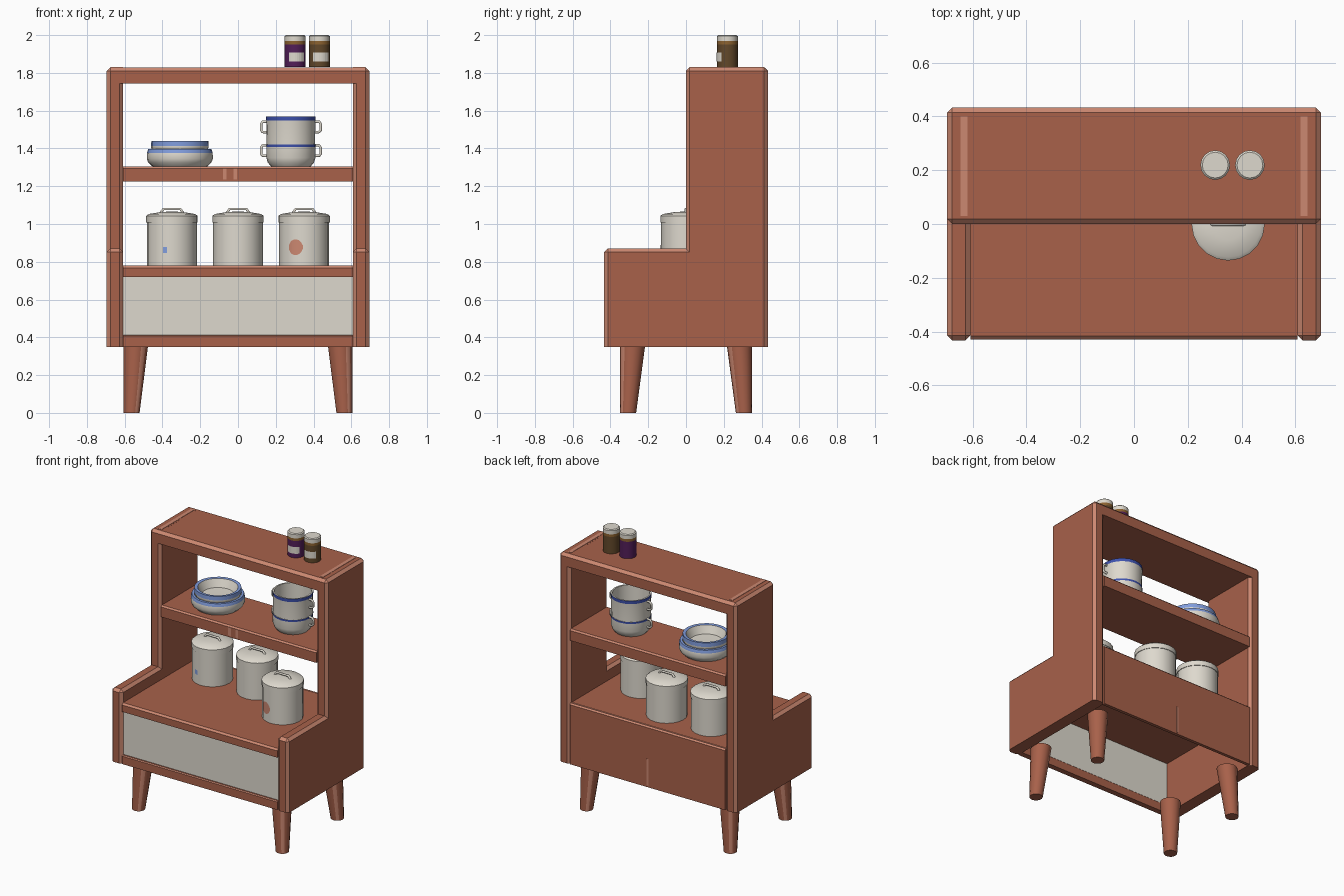
import bpy, bmesh, math

if "Cube" in bpy.data.objects:
    bpy.data.objects.remove(bpy.data.objects["Cube"])

def srgb(name, r, g, b):
    m = bpy.data.materials.new(name)
    lin = [((c / 255 + 0.055) / 1.055) ** 2.4 for c in (r, g, b)]
    m.diffuse_color = (*lin, 1)
    m.use_nodes = True
    m.node_tree.nodes["Principled BSDF"].inputs["Base Color"].default_value = m.diffuse_color
    return m

WOOD = srgb("red_brown_wood", 168, 97, 74)
WORN = srgb("worn_edge_wood", 204, 136, 113)
WHITE = srgb("enamel_white", 222, 217, 206)
BLUE = srgb("light_blue", 128, 156, 220)
NAVY = srgb("deep_blue", 62, 82, 175)
PURPLE = srgb("purple_spice", 82, 30, 88)
OLIVE = srgb("brown_spice", 98, 72, 42)
GOLD = srgb("ochre_band", 140, 98, 48)

def finish(name, bm, mats, smooth=False, recalc=True):
    if recalc:
        bmesh.ops.recalc_face_normals(bm, faces=bm.faces)
    me = bpy.data.meshes.new(name)
    bm.to_mesh(me)
    bm.free()
    for m in mats:
        me.materials.append(m)
    ob = bpy.data.objects.new(name, me)
    bpy.context.collection.objects.link(ob)
    if smooth:
        bpy.ops.object.select_all(action='DESELECT')
        ob.select_set(True)
        bpy.context.view_layer.objects.active = ob
        bpy.ops.object.shade_smooth_by_angle(angle=math.radians(40))
    return ob

def bevel(bm, edges, width):
    bmesh.ops.bevel(bm, geom=edges, offset=width, offset_type='OFFSET', segments=1,
                    profile=0.5, affect='EDGES', material=1, clamp_overlap=True)

def board(name, x0, x1, y0, y1, z0, z1, mat=WOOD, width=0):
    bm = bmesh.new()
    bmesh.ops.create_cube(bm, size=1)
    for v in bm.verts:
        v.co = ((x0, x1)[v.co.x > 0], (y0, y1)[v.co.y > 0], (z0, z1)[v.co.z > 0])
    if width:  # worn chamfer on the upper long edges
        bevel(bm, [e for e in bm.edges if abs(e.verts[0].co.x - e.verts[1].co.x) > 0.01
                   and e.verts[0].co.z > (z0 + z1) / 2], width)
    return finish(name, bm, [mat, WORN])

def lathe(name, cx, cy, prof, mats, segs=20):
    """prof: (radius, z, material index of the band that follows)"""
    bm = bmesh.new()
    rings = []
    for r, z, _ in prof:
        n = 1 if r == 0 else segs
        rings.append([bm.verts.new((cx + r * math.sin(2 * math.pi * i / segs),
                                    cy - r * math.cos(2 * math.pi * i / segs), z)) for i in range(n)])
    for k in range(len(prof) - 1):
        a, b = rings[k], rings[k + 1]
        for i in range(segs):
            j = (i + 1) % segs
            vs = [a[i % len(a)], a[j % len(a)], b[j % len(b)], b[i % len(b)]]
            f = bm.faces.new(list(dict.fromkeys(vs)))
            f.material_index = prof[k][2]
    return finish(name, bm, mats, smooth=True)

def tube(name, pts, radius, mat):
    cu = bpy.data.curves.new(name, 'CURVE')
    cu.dimensions = '3D'
    cu.bevel_depth = radius
    cu.bevel_resolution = 1
    sp = cu.splines.new('POLY')
    sp.points.add(len(pts) - 1)
    for p, co in zip(sp.points, pts):
        p.co = (*co, 1)
    tmp = bpy.data.objects.new(name + "_path", cu)
    bpy.context.collection.objects.link(tmp)
    me = bpy.data.meshes.new_from_object(tmp.evaluated_get(bpy.context.evaluated_depsgraph_get()))
    bpy.data.objects.remove(tmp)
    me.materials.clear()
    me.materials.append(mat)
    ob = bpy.data.objects.new(name, me)
    bpy.context.collection.objects.link(ob)

def patch(name, cx, cy, r, ang, half, z, h, mat, oval=False):
    """thin painted patch wrapped on a cylinder, facing the front"""
    bm = bmesh.new()
    cols = []
    for i in range(9):
        t = i / 4 - 1
        a = math.radians(ang + half * t)
        hh = h * math.sqrt(max(0.06, 1 - t * t)) if oval else h
        cols.append([bm.verts.new((cx + r * math.sin(a), cy - r * math.cos(a), z + s * hh)) for s in (-1, 1)])
    for a, b in zip(cols, cols[1:]):
        bm.faces.new((a[0], b[0], b[1], a[1]))
    finish(name, bm, [mat], recalc=False)

# Stepped side panels with worn chamfers
D, IN = 0.433, 0.608
OUTLINE = [(-D, 0.35), (D, 0.35), (D, 1.83), (0, 1.83), (0, 0.87), (-D, 0.87)]
for s, side in ((-1, "left"), (1, "right")):
    bm = bmesh.new()
    inner = [bm.verts.new((s * IN, y, z)) for y, z in OUTLINE]
    outer = [bm.verts.new((s * 0.695, y, z)) for y, z in OUTLINE]
    bm.faces.new(inner)
    bm.faces.new(outer)
    for i in range(6):
        j = (i + 1) % 6
        bm.faces.new((inner[i], inner[j], outer[j], outer[i]))
    bmesh.ops.recalc_face_normals(bm, faces=bm.faces)

    def worn(e):
        a, b = (v.co for v in e.verts)
        if max(a.z, b.z) < 0.36:
            return False                      # bottom stays sharp
        if min(a.z, b.z) > 1.8 and max(abs(a.x), abs(b.x)) < 0.65:
            return False                      # joint with the top board
        return not (abs(a.x - b.x) > 0.01 and abs(a.y) < 0.01 and a.z < 1)  # inside corner
    bevel(bm, [e for e in bm.edges if worn(e)], 0.019)
    finish(side + "_side_panel", bm, [WOOD, WORN])
    board(side + "_top_wear_strip", s * 0.632 - 0.013, s * 0.632 + 0.013, 0.03, 0.40, 1.828, 1.832, WORN)

# Boards, rails and panels; the top board runs into the sides to close the joint
board("top_board", -0.655, 0.655, 0, D, 1.743, 1.8297, width=0.0185)
board("middle_shelf", -IN, IN, 0.008, D - 0.004, 1.224, 1.305, width=0.01)
board("counter", -IN, IN, -D + 0.004, D - 0.01, 0.72, 0.78, width=0.012)
board("bottom_front_rail", -IN, IN, -D + 0.004, -0.39, 0.35, 0.412, width=0.006)
board("back_panel", -IN, IN, 0.41, D - 0.001, 0.35, 0.781, width=0.01)
board("front_panel", -IN, IN, -0.412, -0.395, 0.41, 0.722, WHITE)
for x in (-0.07, -0.015):
    board("shelf_wear_mark", x - 0.01, x + 0.01, 0.005, 0.009, 1.235, 1.295, WORN)
board("back_wear_mark", -0.01, 0.005, D - 0.003, D, 0.36, 0.55, WORN)

# Splayed tapered legs
for sx in (-1, 1):
    for sy, end in ((-1, "front"), (1, "back")):
        leg = lathe(end + "_leg", 0, 0, [(0, 0, 0), (0.043, 0, 0), (0.067, 0.36, 0), (0, 0.36, 0)],
                    [WOOD, WORN], 14)
        for v in leg.data.vertices:
            v.co.x += sx * (0.563 - 0.022 * v.co.z / 0.36)
            v.co.y += sy * (0.307 - 0.024 * v.co.z / 0.36)
        for i, p in enumerate(leg.data.polygons):
            if abs(p.normal.z) < 0.5 and i % 7 == 1:
                p.material_index = 1

# Lidded canisters on the counter
for x, y in ((-0.35, 0.215), (0, 0.215), (0.35, 0.0)):
    lathe("canister", x, y, [(0, 0.78, 0), (0.132, 0.78, 0), (0.132, 1.01, 0), (0, 1.01, 0)], [WHITE])
    lathe("canister_lid", x, y, [(0, 1.008, 0), (0.136, 1.008, 0), (0.136, 1.043, 0), (0.123, 1.053, 0),
                                 (0.06, 1.063, 0), (0, 1.067, 0)], [WHITE])
    tube("lid_handle", [(x - 0.064, y, 1.052), (x - 0.045, y, 1.079), (x + 0.045, y, 1.079),
                        (x + 0.064, y, 1.052)], 0.008, WHITE)
patch("canister_brown_spot", 0.35, 0, 0.134, -20, 17, 0.877, 0.042, WORN, oval=True)
patch("canister_blue_mark", -0.35, 0.215, 0.134, -16, 5, 0.863, 0.016, BLUE)

# Stacked bowls with blue rims
BX, BY = -0.308, 0.215
lathe("lower_bowl", BX, BY, [(0, 1.305, 0), (0.145, 1.305, 0), (0.167, 1.325, 0), (0.175, 1.345, 0),
                             (0.174, 1.376, 1), (0.168, 1.396, 1), (0.152, 1.396, 0), (0.13, 1.335, 0),
                             (0, 1.33, 0)], [WHITE, BLUE], 24)
lathe("upper_bowl", BX, BY, [(0, 1.345, 0), (0.115, 1.35, 0), (0.143, 1.385, 0), (0.152, 1.405, 0),
                             (0.152, 1.412, 1), (0.151, 1.44, 1), (0.13, 1.438, 0), (0.105, 1.385, 0),
                             (0, 1.38, 0)], [WHITE, BLUE], 24)

# Stacked cooking pots with side handles
PX, PY = 0.28, 0.215
lathe("lower_pot", PX, PY, [(0, 1.305, 0), (0.105, 1.305, 0), (0.122, 1.325, 0), (0.13, 1.35, 0),
                            (0.13, 1.407, 1), (0.131, 1.42, 0), (0, 1.42, 0)], [WHITE, NAVY])
lathe("upper_pot", PX, PY, [(0, 1.418, 0), (0.128, 1.418, 0), (0.13, 1.548, 1), (0.131, 1.555, 1),
                            (0.131, 1.57, 0), (0.12, 1.57, 0), (0.118, 1.44, 0), (0, 1.435, 0)], [WHITE, NAVY])
for z in (1.39, 1.515):
    for s in (-1, 1):
        tube("pot_handle", [(PX + s * r, PY, z + dz) for r, dz in
                            ((0.122, 0.028), (0.15, 0.026), (0.158, 0.014), (0.158, -0.018),
                             (0.15, -0.028), (0.122, -0.03))], 0.008, WHITE)

# Spice jars on the top board
for x, body, tag in ((0.302, PURPLE, "purple"), (0.431, OLIVE, "brown")):
    lathe(tag + "_spice_jar", x, 0.219, [(0, 1.83, 0), (0.055, 1.83, 0), (0.055, 1.95, 1), (0.055, 1.968, 2),
                                         (0.055, 1.994, 2), (0.048, 2.0, 2), (0, 2.0, 2)],
          [body, GOLD, WHITE], 16)
    patch(tag + "_jar_label", x, 0.219, 0.0565, 10, 46, 1.884, 0.024, WHITE)
